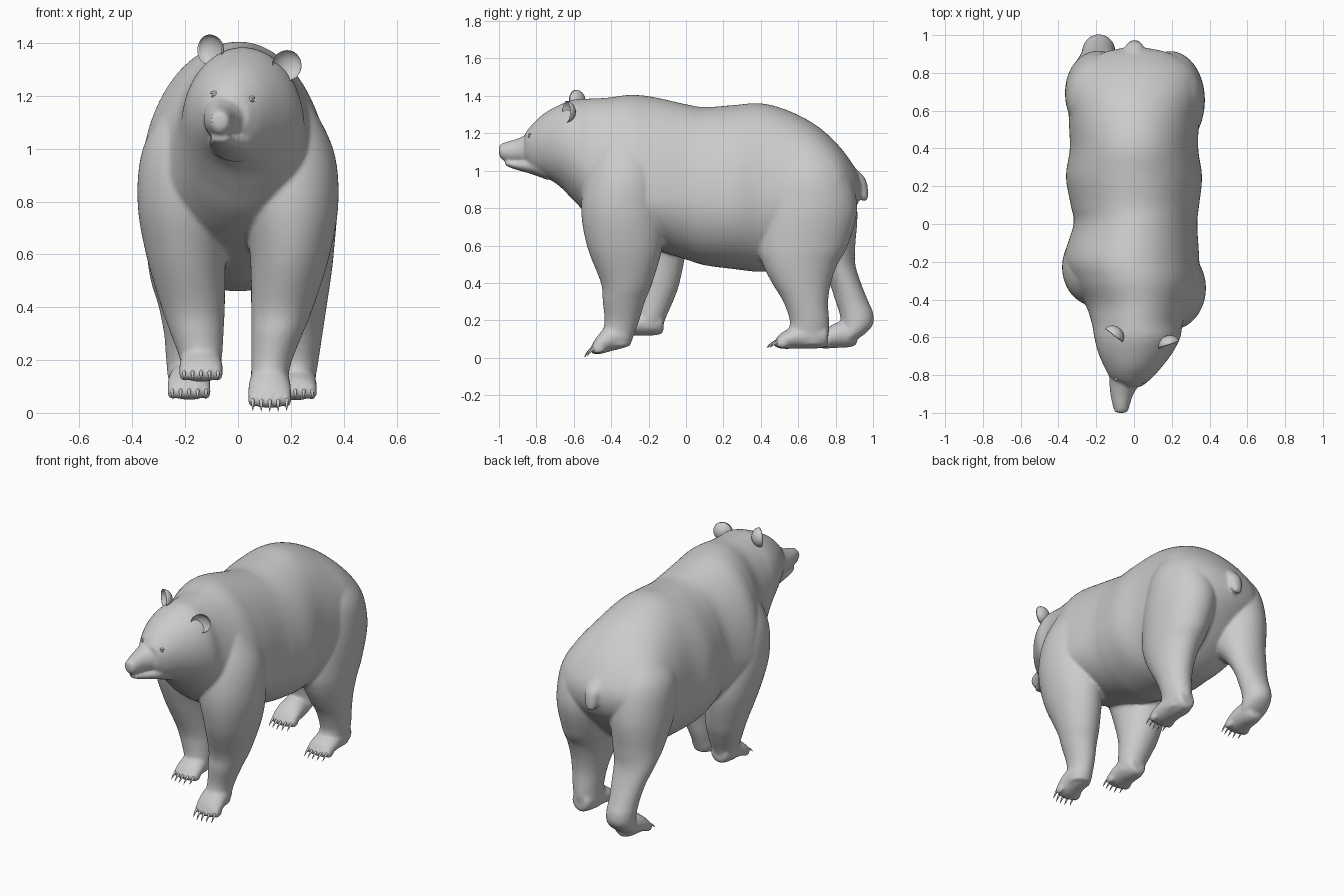
import bpy, bmesh, math
from mathutils import Vector, Matrix

SUB = 6


def smooth_rows(rows):
    """Catmull-Rom interpolation between the given sections."""
    out = []
    for i in range(len(rows) - 1):
        p = [rows[max(0, min(len(rows) - 1, i + k))] for k in (-1, 0, 1, 2)]
        for s in range(SUB):
            t = s / SUB
            out.append([0.5 * (2 * b + (c - a) * t + (2 * a - 5 * b + 4 * c - d) * t * t
                               + (3 * b - a - 3 * c + d) * t ** 3) for a, b, c, d in zip(*p)])
    return out + [list(rows[-1])]


def loft(bm, rows, axis, mat=Matrix(), seg=80):
    """Rows: position on axis, x min, x max, other min, other max, optional widest level."""
    rings = []
    for r in smooth_rows(rows):
        pos, x0, x1, lo, hi = r[:5]
        mid = r[5] if len(r) > 5 else (lo + hi) / 2
        ring = []
        for k in range(seg):
            a = 2 * math.pi * k / seg
            x = (x0 + x1) / 2 + (x1 - x0) / 2 * math.cos(a)
            s = math.sin(a)
            o = mid + s * ((hi - mid) if s > 0 else (mid - lo))
            ring.append(bm.verts.new(mat @ Vector((x, pos, o) if axis == 'y' else (x, o, pos))))
        rings.append(ring)
    for a, b in zip(rings, rings[1:]):
        for k in range(seg):
            bm.faces.new((a[k], a[(k + 1) % seg], b[(k + 1) % seg], b[k]))
    bm.faces.new(rings[0])
    bm.faces.new(rings[-1])


def ball(bm, mat):
    return bmesh.ops.create_uvsphere(bm, u_segments=24, v_segments=16, radius=1, matrix=mat)['verts']


def finish(bm, name):
    bmesh.ops.recalc_face_normals(bm, faces=bm.faces)
    for f in bm.faces:
        f.smooth = True
    me = bpy.data.meshes.new(name)
    bm.to_mesh(me)
    bm.free()
    ob = bpy.data.objects.new(name, me)
    bpy.context.collection.objects.link(ob)
    return ob


def place(x, y, z, sx, sy, sz):
    return Matrix.Translation((x, y, z)) @ Matrix.Diagonal((sx, sy, sz, 1))


body = bmesh.new()
claws = bmesh.new()

# trunk, neck and skull
loft(body, [
    (-.86, -.06, .04, 1.06, 1.20, 1.13), (-.82, -.12, .09, 1.00, 1.25, 1.14),
    (-.76, -.155, .145, .97, 1.305, 1.14), (-.68, -.19, .205, .92, 1.35, 1.13),
    (-.60, -.21, .245, .84, 1.38, 1.10), (-.52, -.225, .26, .76, 1.385, 1.02),
    (-.42, -.26, .30, .69, 1.39, .92), (-.30, -.335, .345, .63, 1.405, .86),
    (-.18, -.37, .345, .585, 1.395, .85), (0, -.32, .335, .525, 1.355, .85),
    (.10, -.335, .345, .495, 1.34, .84), (.25, -.36, .36, .475, 1.35, .83),
    (.40, -.34, .34, .46, 1.36, .85), (.55, -.345, .345, .48, 1.32, .86),
    (.70, -.345, .36, .57, 1.24, .87), (.82, -.29, .32, .69, 1.13, .90),
    (.90, -.18, .20, .79, 1.02, .91), (.932, -.06, .07, .86, .95, .91)], 'y')

# muzzle and lower jaw
loft(body, [(-1.0, -.09, -.045, 1.085, 1.135), (-.985, -.105, -.03, 1.06, 1.145),
            (-.95, -.115, -.02, 1.05, 1.157), (-.90, -.125, -.002, 1.04, 1.172),
            (-.84, -.13, .035, 1.025, 1.20), (-.76, -.13, .08, 1.0, 1.25)], 'y')
loft(body, [(-.968, -.08, -.04, 1.03, 1.05), (-.95, -.098, -.028, 1.02, 1.055),
            (-.90, -.108, -.003, 1.003, 1.055), (-.82, -.11, .05, .98, 1.07),
            (-.74, -.11, .09, .95, 1.1)], 'y')

# tail
loft(body, [(.838, -.015, .02, .945, .962), (.855, -.03, .035, .93, .972), (.90, -.04, .045, .905, .973),
            (.96, -.05, .055, .87, .957), (1.03, -.04, .045, .82, .89)], 'z')

# front legs
loft(body, [(.06, .055, .185, -.44, -.30), (.13, .05, .19, -.445, -.275), (.20, .05, .205, -.435, -.25),
            (.30, .05, .245, -.445, -.22), (.40, .05, .285, -.455, -.18), (.60, .045, .348, -.53, -.125),
            (.80, .015, .38, -.56, -.12), (1.0, .015, .36, -.53, -.13), (1.2, .03, .26, -.46, -.2)], 'z')
loft(body, [(.15, -.21, -.07, -.28, -.13), (.22, -.225, -.06, -.275, -.105), (.30, -.255, -.055, -.275, -.07),
            (.40, -.29, -.05, -.29, -.035), (.60, -.348, -.045, -.37, -.0), (.80, -.38, -.015, -.43, -.02),
            (1.0, -.36, -.015, -.43, -.05), (1.2, -.26, -.03, -.37, -.1)], 'z')

# back legs
loft(body, [(.07, .15, .285, .58, .75), (.14, .14, .295, .55, .765), (.20, .14, .305, .555, .765),
            (.30, .13, .32, .52, .76), (.40, .11, .335, .46, .775), (.50, .085, .35, .41, .81),
            (.60, .05, .362, .385, .865), (.80, .01, .375, .40, .915), (1.0, .01, .35, .45, .865),
            (1.15, .04, .25, .52, .75)], 'z')
loft(body, [(.09, -.25, -.12, .80, .90), (.13, -.265, -.105, .82, .96), (.18, -.27, -.10, .83, 1.0),
            (.24, -.275, -.10, .82, 1.0), (.30, -.28, -.10, .80, .975), (.40, -.30, -.09, .765, .935),
            (.50, -.33, -.075, .70, .905), (.60, -.345, -.045, .60, .905), (.80, -.365, -.01, .48, .915),
            (1.0, -.345, -.01, .46, .865), (1.15, -.24, -.04, .52, .75)], 'z')


# paws with toes and claws: x, toe y, sole z, length, tilt
def paw(x, y, z, length, tilt):
    m = Matrix.Translation((x, y, z)) @ Matrix.Rotation(math.radians(tilt), 4, 'X')
    loft(body, [(.012, -.06, .06, .008, .055), (.04, -.08, .08, -.004, .084),
                (length * .45, -.08, .08, -.003, .125), (length * .75, -.073, .073, -.003, .14),
                (length * .95, -.058, .058, .006, .13), (length, -.035, .035, .025, .10)], 'y', m)
    for k in range(-2, 3):
        c = m @ Matrix.Translation((k * .032, .012 + .004 * k * k, 0))
        ball(body, c @ place(0, .013, .026, .018, .035, .028))
        loft(claws, [(.01, -.008, .008, .026, .044), (-.018, -.007, .007, .022, .038),
                     (-.042, -.004, .004, .01, .02), (-.056, -.001, .001, 0, .003)], 'y', c, 12)


paw(.12, -.50, .014, .22, 14)
paw(-.14, -.35, .122, .23, 0)
paw(.217, .475, .052, .285, 0)
paw(-.185, .695, .052, .22, 2)

# fuse the fleshy parts into one smooth skin
skin = finish(body, "body")
rm = skin.modifiers.new("fuse", 'REMESH')
rm.mode, rm.voxel_size, rm.use_smooth_shade = 'VOXEL', .0085, True
sm = skin.modifiers.new("soften", 'SMOOTH')
sm.factor, sm.iterations = .5, 8
finish(claws, "claws")

# ears: flattened balls with a dished front
for name, loc, turn, roll in (("ear_left", (-.108, -.59, 1.374), -38, -18),
                              ("ear_right", (.186, -.64, 1.315), 20, 42)):
    bm = bmesh.new()
    for v in ball(bm, place(0, 0, 0, .058, .05, .058)):
        if v.co.y < 0:
            v.co.y *= -.7
    bm.transform(Matrix.Translation(loc) @ Matrix.Rotation(math.radians(turn), 4, 'Z')
                 @ Matrix.Rotation(math.radians(roll), 4, 'Y'))
    finish(bm, name)

# nose pad with nostril wings
bm = bmesh.new()
ball(bm, place(-.069, -.982, 1.118, .034, .017, .022))
for s in (-1, 1):
    ball(bm, place(-.069 + s * .022, -.983, 1.106, .013, .014, .013))
finish(bm, "nose")

# eyes sunk into the face surface, each between two lids
deps = bpy.context.evaluated_depsgraph_get()
face = skin.evaluated_get(deps)
for name, x, z in (("eye_left", -.087, 1.205), ("eye_right", .047, 1.187)):
    hit, loc, nor, idx = face.ray_cast(Vector((x, -2, z)), Vector((0, 1, 0)))
    y = loc.y if hit else -.835
    bm = bmesh.new()
    ball(bm, place(x, y + .006, z, .010, .009, .008))
    ball(bm, place(x, y + .010, z + .007, .018, .010, .006))
    ball(bm, place(x, y + .006, z - .007, .016, .009, .005))
    finish(bm, name)
